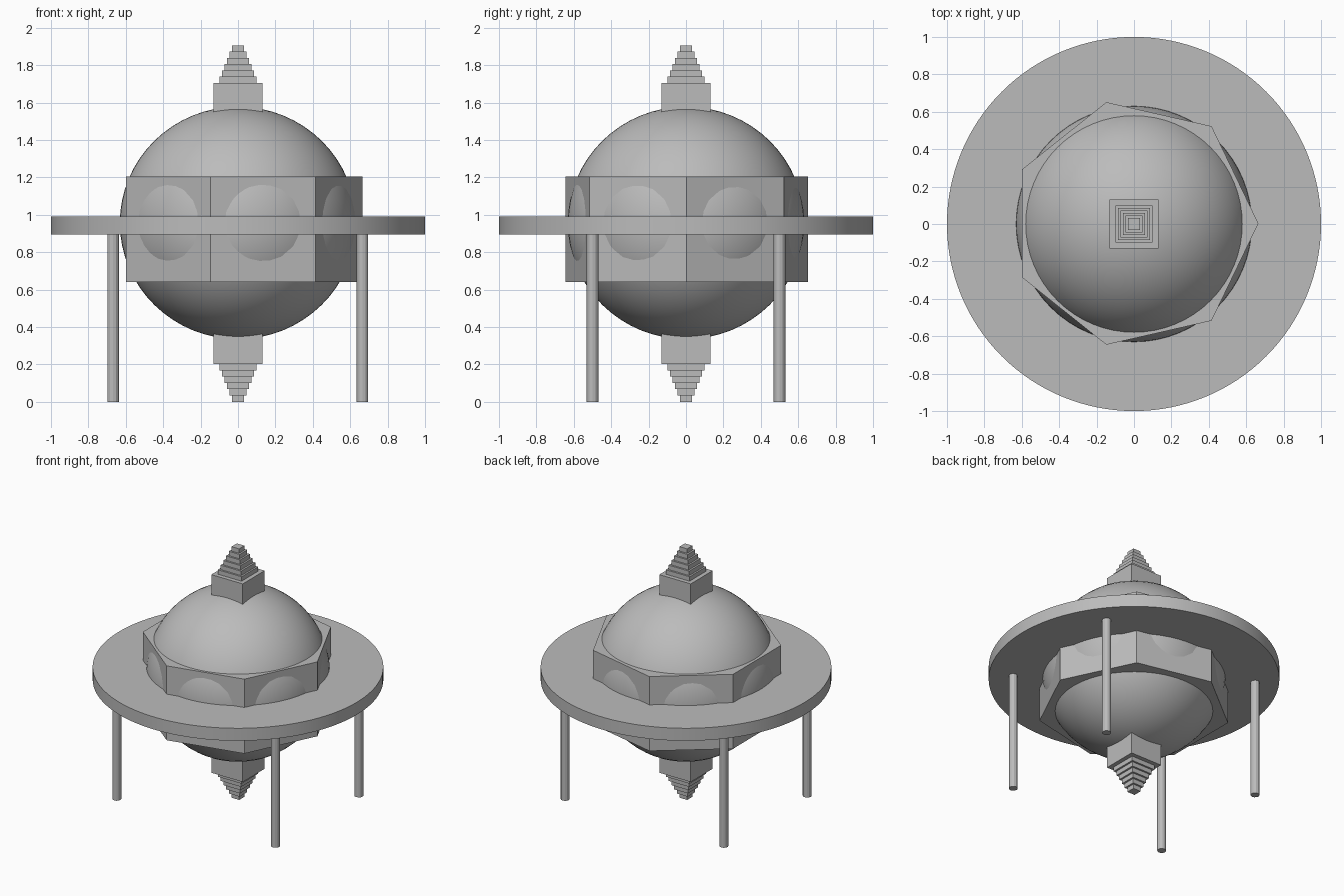
import bpy
import math

cube = bpy.data.objects.get("Cube")
if cube:
    bpy.data.objects.remove(cube, do_unlink=True)

GREY = (0.5, 0.5, 0.5, 1.0)
grey = bpy.data.materials.new("plain grey")
grey.use_nodes = True
grey.diffuse_color = GREY
grey.node_tree.nodes["Principled BSDF"].inputs["Base Color"].default_value = GREY


def finish(name, smooth=False):
    obj = bpy.context.object
    obj.name = name
    obj.data.materials.append(grey)
    if smooth:
        bpy.ops.object.shade_smooth_by_angle(angle=math.radians(30))
    return obj


def prism(name, sides, radius, low, high, x=0, y=0, turn=0, smooth=False):
    """Upright prism or cylinder between two heights."""
    bpy.ops.mesh.primitive_cylinder_add(
        vertices=sides, radius=radius, depth=high - low,
        location=(x, y, (low + high) / 2), rotation=(0, 0, turn))
    return finish(name, smooth)


def block(name, half, low, high):
    """Square block centred on the vertical axis."""
    bpy.ops.mesh.primitive_cube_add(size=1, location=(0, 0, (low + high) / 2))
    bpy.context.object.scale = (2 * half, 2 * half, abs(high - low))
    bpy.ops.object.transform_apply(location=False, rotation=False, scale=True)
    return finish(name)


# Round body, slightly flattened
bpy.ops.mesh.primitive_uv_sphere_add(segments=64, ring_count=32, radius=0.632,
                                     location=(0, 0, 0.957))
bpy.context.object.scale.z = 0.983
bpy.ops.object.transform_apply(location=False, rotation=False, scale=True)
finish("body_sphere", smooth=True)

# Seven-sided collar with one corner towards +x, and the wide flat ring
prism("collar", 7, 0.665, 0.64, 1.205, y=0.003, turn=-math.pi / 2)
prism("disc", 128, 1.0, 0.895, 0.99, smooth=True)

# Four thin legs under the disc
for side, x in (("left", 0.665), ("right", -0.668)):
    for end, y in (("front", -0.5), ("back", 0.5)):
        prism(f"{end}_{side}_leg", 12, 0.031, 0, 0.9, x, y)

# Stepped spires, mirrored above and below
MIDDLE = 0.9535
STEPS = 6
RISE = 0.0335
for label, way in (("top", 1), ("bottom", -1)):
    def level(height):
        return MIDDLE + way * height
    block(f"{label}_spire_base", 0.132, level(0.5), level(0.752))
    for i in range(STEPS):
        start = 0.752 + i * RISE
        half = 0.1 - i * 0.0136
        block(f"{label}_spire_step_{i + 1}", half, level(start), level(start + RISE))
